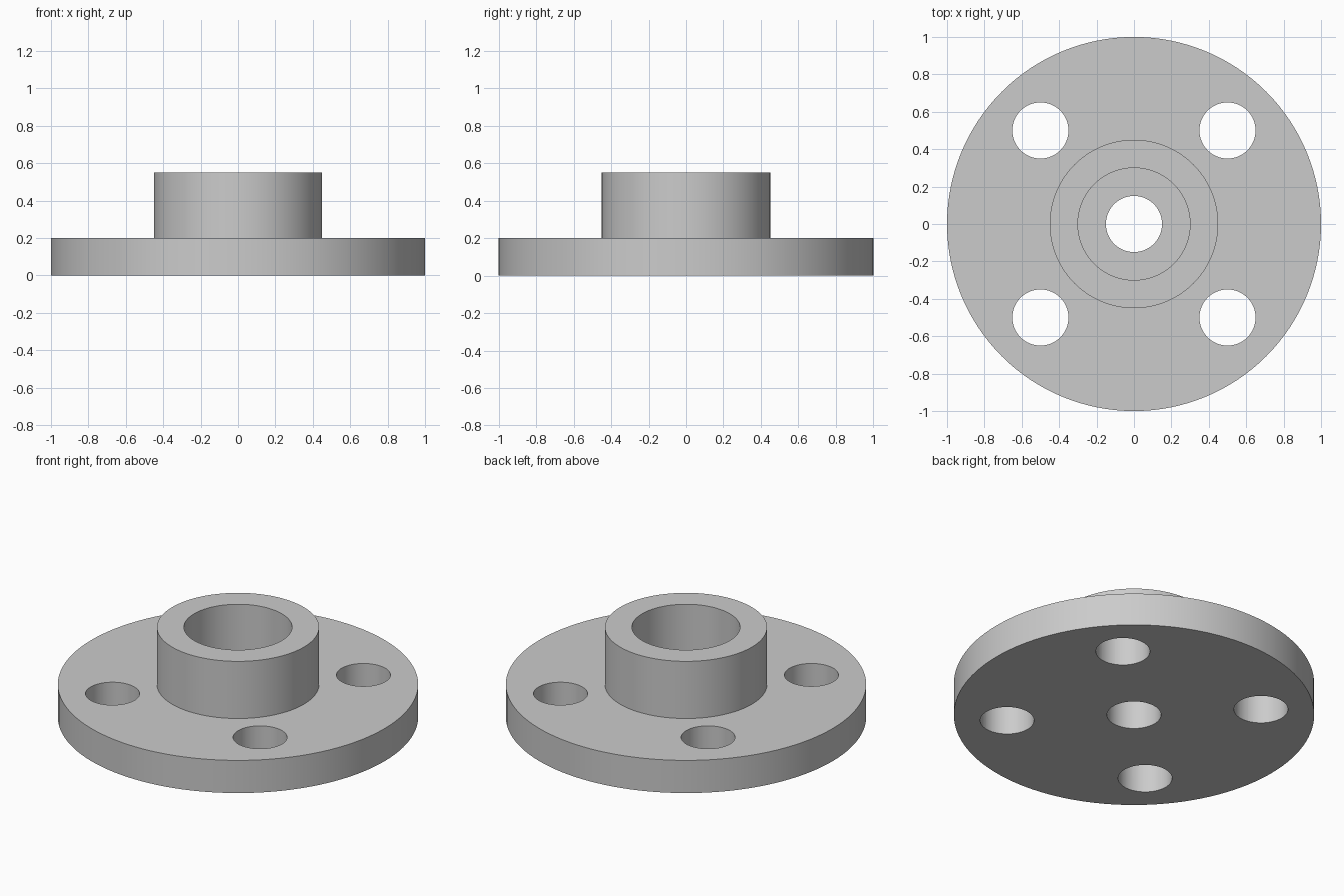
import bpy
import bmesh
import math
from mathutils import Vector

cube = bpy.data.objects.get("Cube")
if cube:
    bpy.data.objects.remove(cube, do_unlink=True)

SEGMENTS = 128
PLATE_TOP, HUB_TOP = 0.2, 0.55
PLATE_R, HUB_R, SOCKET_R, BORE_R = 1.0, 0.45, 0.3, 0.15
BOLT_R, BOLT_OFFSET = 0.15, 0.5

# Bare metal
metal = bpy.data.materials.new("grey_metal")
metal.use_nodes = True
grey = (0.6, 0.6, 0.6, 1)
metal.diffuse_color = grey
metal.node_tree.nodes["Principled BSDF"].inputs["Base Color"].default_value = grey


def new_object(name, bm):
    bmesh.ops.recalc_face_normals(bm, faces=bm.faces)
    mesh = bpy.data.meshes.new(name)
    bm.to_mesh(mesh)
    bm.free()
    mesh.materials.append(metal)
    obj = bpy.data.objects.new(name, mesh)
    bpy.context.collection.objects.link(obj)
    return obj


def lathe(name, profile):
    """Spin a closed (radius, height) outline around the z axis."""
    bm = bmesh.new()
    verts = [bm.verts.new((r, 0, z)) for r, z in profile]
    edges = [bm.edges.new((a, b)) for a, b in zip(verts, verts[1:] + verts[:1])]
    bmesh.ops.spin(bm, geom=verts + edges, cent=(0, 0, 0), axis=(0, 0, 1),
                   angle=math.tau, steps=SEGMENTS, use_merge=True)
    bmesh.ops.remove_doubles(bm, verts=bm.verts, dist=0.0001)
    return new_object(name, bm)


# Round plate with raised hub, wide socket and narrower through bore
flange = lathe("hub_flange", [
    (BORE_R, 0), (PLATE_R, 0), (PLATE_R, PLATE_TOP), (HUB_R, PLATE_TOP),
    (HUB_R, HUB_TOP), (SOCKET_R, HUB_TOP), (SOCKET_R, PLATE_TOP),
    (BORE_R, PLATE_TOP)])

# Four bolt holes through the plate
bm = bmesh.new()
for x in (-BOLT_OFFSET, BOLT_OFFSET):
    for y in (-BOLT_OFFSET, BOLT_OFFSET):
        hole = bmesh.ops.create_cone(bm, cap_ends=True, segments=64,
                                     radius1=BOLT_R, radius2=BOLT_R, depth=0.5)
        bmesh.ops.translate(bm, verts=hole["verts"],
                            vec=Vector((x, y, PLATE_TOP / 2)))
cutter = new_object("bolt_hole_cutter", bm)
cutter.hide_render = True

cut = flange.modifiers.new("bolt_holes", "BOOLEAN")
cut.operation = "DIFFERENCE"
cut.solver = "EXACT"
cut.object = cutter

bpy.ops.object.select_all(action="DESELECT")
bpy.context.view_layer.objects.active = flange
flange.select_set(True)
bpy.ops.object.modifier_apply(modifier=cut.name)
bpy.data.objects.remove(cutter, do_unlink=True)

# Smooth round walls, crisp rims
bpy.ops.object.shade_smooth_by_angle(angle=math.radians(30))
